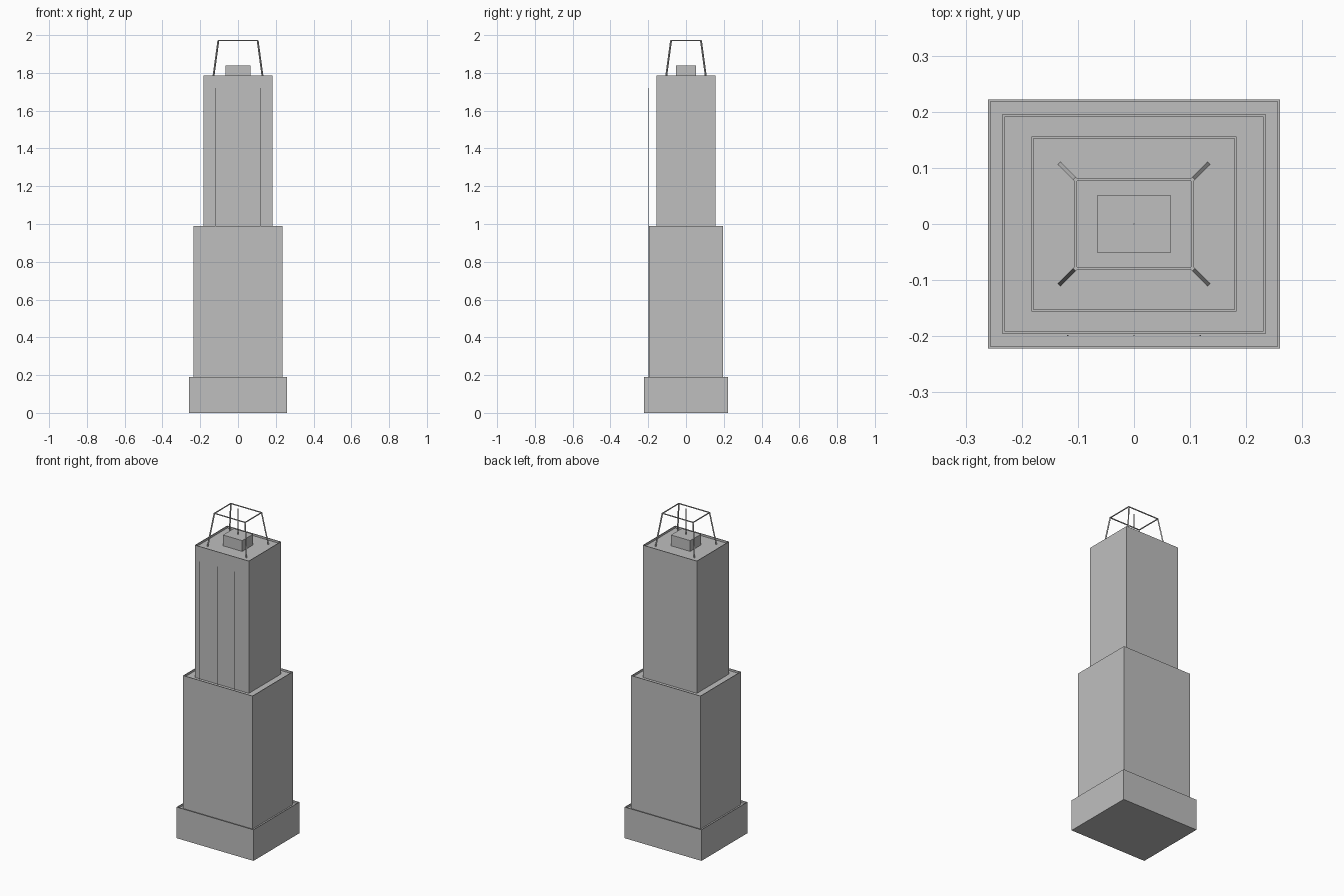
import bpy
import bmesh
from mathutils import Vector

cube = bpy.data.objects.get("Cube")
if cube:
    bpy.data.objects.remove(cube, do_unlink=True)

GREY = (0.52, 0.52, 0.52, 1.0)
mat = bpy.data.materials.new("concrete grey")
mat.use_nodes = True
mat.diffuse_color = GREY
mat.node_tree.nodes["Principled BSDF"].inputs["Base Color"].default_value = GREY

RIM = 0.0055      # parapet wall thickness
SINK = 0.012      # depth of the roof below the parapet


def finish(name, bm):
    bmesh.ops.recalc_face_normals(bm, faces=bm.faces)
    mesh = bpy.data.meshes.new(name)
    bm.to_mesh(mesh)
    bm.free()
    mesh.materials.append(mat)
    obj = bpy.data.objects.new(name, mesh)
    bpy.context.collection.objects.link(obj)
    return obj


def box_mesh(hx, hy, z0, z1, x=0.0, y=0.0):
    bm = bmesh.new()
    bmesh.ops.create_cube(bm, size=1.0)
    for v in bm.verts:
        v.co = Vector((x + v.co.x * 2 * hx, y + v.co.y * 2 * hy,
                       z0 if v.co.z < 0 else z1))
    return bm


def tier(name, hx, hy, z0, z1):
    """Box storey with a sunken roof behind a thin parapet."""
    bm = box_mesh(hx, hy, z0, z1)
    bm.normal_update()
    roof = max(bm.faces, key=lambda f: f.calc_center_median().z)
    bmesh.ops.inset_individual(bm, faces=[roof], thickness=RIM)
    wall = bmesh.ops.extrude_discrete_faces(bm, faces=[roof])["faces"]
    bmesh.ops.translate(bm, verts=wall[0].verts, vec=(0, 0, -SINK))
    return finish(name, bm)


def strut(name, start, end, width):
    """Square bar between two points."""
    a, b = Vector(start), Vector(end)
    bm = box_mesh(width / 2, width / 2, 0, (b - a).length)
    turn = (b - a).to_track_quat('Z', 'Y').to_matrix().to_4x4()
    bm.transform(turn)
    bmesh.ops.translate(bm, verts=bm.verts, vec=a)
    return finish(name, bm)


# Stepped tower
tier("base_block", 0.26, 0.222, 0.0, 0.19)
tier("middle_tower", 0.235, 0.195, 0.19 - SINK, 0.99)
tier("upper_tower", 0.183, 0.156, 0.99 - SINK, 1.786)

# Rooftop plant room and thin mast
DECK = 1.786 - SINK
finish("plant_room", box_mesh(0.065, 0.052, DECK, 1.84))
finish("mast", box_mesh(0.001, 0.001, 1.84, 2.0))

# Thin vertical rods on the front
for side, x in (("right", -0.118), ("centre", 0.0), ("left", 0.118)):
    finish("front_rod_" + side,
           box_mesh(0.001, 0.001, 0.19 - SINK, 1.72, x, -0.199))

# Rooftop frame: leaning legs and a rectangular ring
RX, RY, RZ, BAR = 0.104, 0.079, 1.972, 0.005
for sx, side in ((-1, "right"), (1, "left")):
    for sy, end in ((-1, "front"), (1, "back")):
        strut(f"frame_leg_{end}_{side}",
              (sx * 0.131, sy * 0.106, DECK), (sx * RX, sy * RY, RZ), 0.007)
    finish("frame_bar_" + side,
           box_mesh(BAR / 2, RY + BAR / 2, RZ - BAR / 2, RZ + BAR / 2, x=sx * RX))
for sy, end in ((-1, "front"), (1, "back")):
    finish("frame_bar_" + end,
           box_mesh(RX - BAR / 2, BAR / 2, RZ - BAR / 2, RZ + BAR / 2, y=sy * RY))
